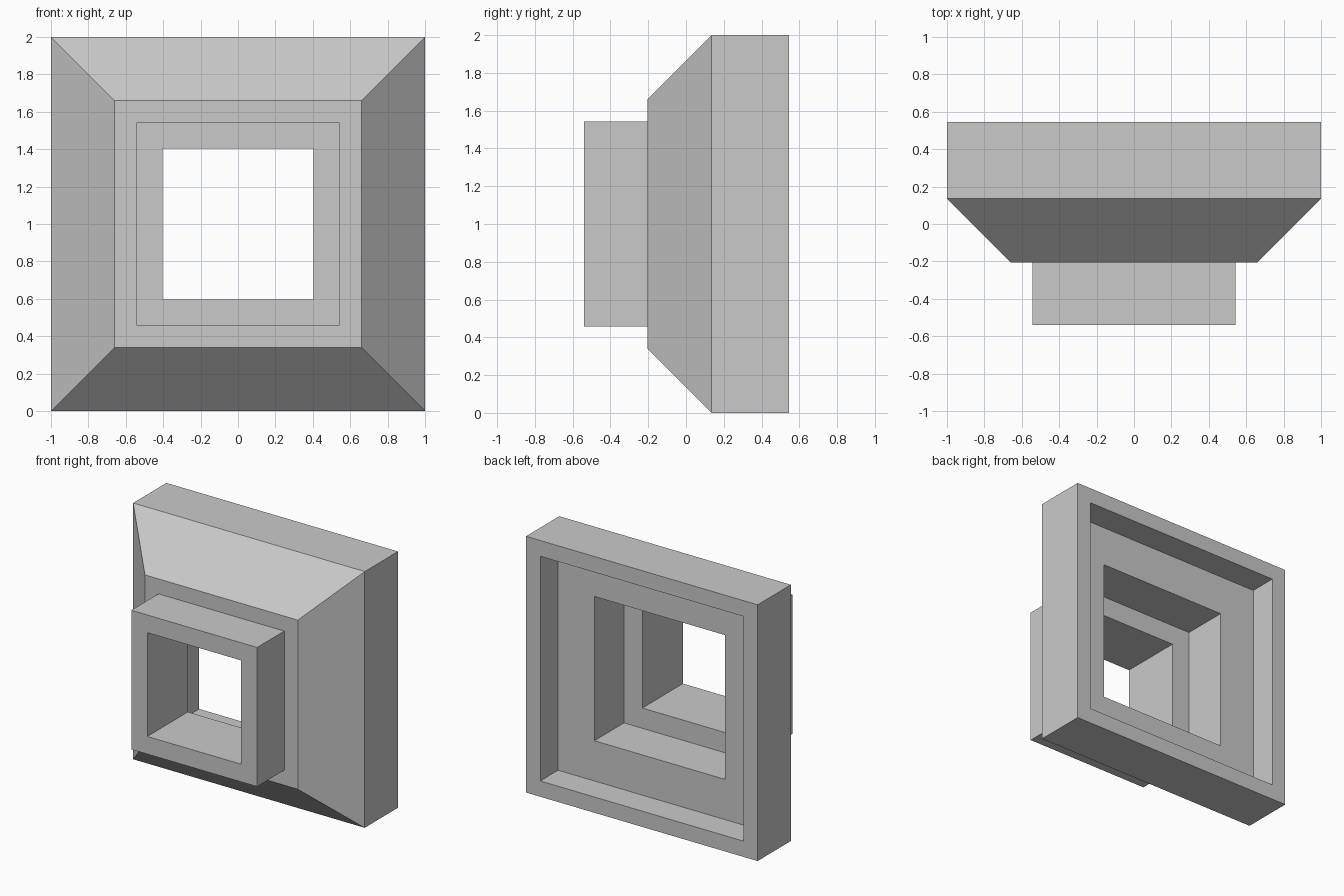
import bpy
import bmesh

cube = bpy.data.objects.get("Cube")
if cube:
    bpy.data.objects.remove(cube, do_unlink=True)

# Single plain grey
grey = bpy.data.materials.new("light_grey")
grey.use_nodes = True
colour = (0.59, 0.59, 0.59, 1)
grey.diffuse_color = colour
grey.node_tree.nodes["Principled BSDF"].inputs["Base Color"].default_value = colour

# Closed wall profile: (half width, depth), outside front to back, then inside
FRONT, SHOULDER, RIM, BACK = -0.54, -0.205, 0.135, 0.545
RECESS, STEP = 0.325, -0.04
profile = [
    (0.405, FRONT), (0.543, FRONT), (0.543, SHOULDER),     # collar
    (0.66, SHOULDER), (1, RIM), (1, BACK),                 # bevelled body
    (0.877, BACK), (0.877, RECESS),                        # back recess
    (0.563, RECESS), (0.563, STEP), (0.405, STEP),         # stepped opening
]


def square_loft(name, profile, centre_z):
    """Sweep a closed profile around a square and join the rings with quads."""
    bm = bmesh.new()
    corners = [(-1, -1), (1, -1), (1, 1), (-1, 1)]
    rings = [[bm.verts.new((h * sx, y, centre_z + h * sz)) for sx, sz in corners]
             for h, y in profile]
    for i, ring in enumerate(rings):
        after = rings[(i + 1) % len(rings)]
        for j in range(4):
            k = (j + 1) % 4
            bm.faces.new((ring[j], ring[k], after[k], after[j]))
    bmesh.ops.recalc_face_normals(bm, faces=bm.faces)
    mesh = bpy.data.meshes.new(name)
    bm.to_mesh(mesh)
    bm.free()
    mesh.materials.append(grey)
    obj = bpy.data.objects.new(name, mesh)
    bpy.context.collection.objects.link(obj)
    return obj


square_loft("stepped_square_frame", profile, 1.0)
